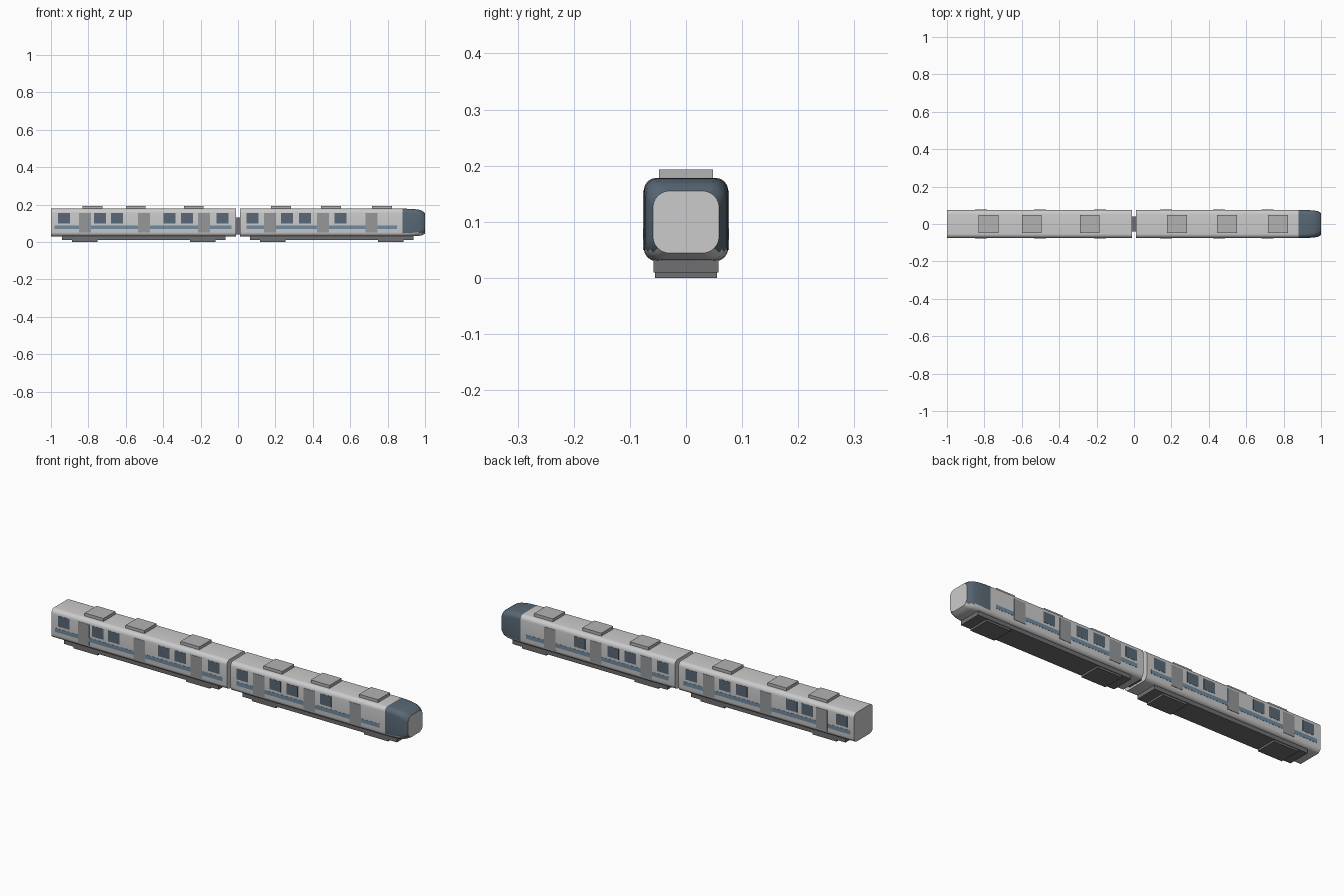
import bpy, bmesh, math

if "Cube" in bpy.data.objects:
    bpy.data.objects.remove(bpy.data.objects["Cube"])


def material(name, color):
    m = bpy.data.materials.new(name)
    m.diffuse_color = (*color, 1)
    m.use_nodes = True
    m.node_tree.nodes["Principled BSDF"].inputs["Base Color"].default_value = m.diffuse_color
    return m


SHELL = material("shell_grey", (0.62, 0.62, 0.60))
GLASS = material("dark_glass", (0.10, 0.14, 0.18))
DOOR = material("door_grey", (0.30, 0.31, 0.32))
BLUE = material("stripe_blue", (0.16, 0.26, 0.36))
UNDER = material("underframe_grey", (0.16, 0.16, 0.17))
ROOF = material("roof_grey", (0.45, 0.45, 0.45))


def box(name, x0, x1, y0, y1, z0, z1, mat):
    bpy.ops.mesh.primitive_cube_add(
        size=1, location=((x0 + x1) / 2, (y0 + y1) / 2, (z0 + z1) / 2))
    ob = bpy.context.object
    ob.name = name
    ob.scale = (x1 - x0, y1 - y0, z1 - z0)
    bpy.ops.object.transform_apply(location=False, rotation=False, scale=True)
    ob.data.materials.append(mat)
    return ob


def ring(bm, x, w, z0, z1, r, steps=6):
    """Rounded rectangle section of half width w at position x."""
    corners = [(w - r, z1 - r), (r - w, z1 - r), (r - w, z0 + r), (w - r, z0 + r)]
    verts = []
    for i, (cy, cz) in enumerate(corners):
        for k in range(steps + 1):
            a = math.pi / 2 * (i + k / steps)
            verts.append(bm.verts.new((x, cy + r * math.cos(a), cz + r * math.sin(a))))
    return verts


def loft(name, sections, glass_from=None):
    bm = bmesh.new()
    rings = [ring(bm, *s) for s in sections]
    for i, (a, b) in enumerate(zip(rings, rings[1:])):
        n = len(a)
        for j in range(n):
            f = bm.faces.new((a[j], a[(j + 1) % n], b[(j + 1) % n], b[j]))
            high = f.calc_center_median().z > 0.05
            if glass_from is not None and i >= glass_from and high:
                f.material_index = 1
    bm.faces.new(rings[0])
    bm.faces.new(rings[-1])
    bmesh.ops.recalc_face_normals(bm, faces=bm.faces)
    me = bpy.data.meshes.new(name)
    bm.to_mesh(me)
    bm.free()
    ob = bpy.data.objects.new(name, me)
    bpy.context.collection.objects.link(ob)
    me.materials.append(SHELL)
    me.materials.append(GLASS)
    bpy.ops.object.select_all(action='DESELECT')
    ob.select_set(True)
    bpy.context.view_layer.objects.active = ob
    bpy.ops.object.shade_smooth_by_angle(angle=math.radians(35))


# Car shells: plain rear car, lead car with a tapered glazed nose
W, Z0, Z1, R = 0.075, 0.03, 0.178, 0.022
loft("rear_car_body", [(-1, W, Z0, Z1, R), (-0.01, W, Z0, Z1, R)])
loft("lead_car_body", [
    (0.01, W, Z0, Z1, R), (0.88, W, Z0, Z1, R),
    (0.93, 0.0745, 0.0305, 0.177, 0.025),
    (0.965, 0.072, 0.032, 0.173, 0.028),
    (0.985, 0.068, 0.036, 0.166, 0.030),
    (1.0, 0.059, 0.044, 0.155, 0.030)], glass_from=1)

# Gangway between the cars
box("gangway", -0.03, 0.03, -0.04, 0.04, 0.04, 0.132, UNDER)

# Side panels on both sides
windows = [-0.93, -0.737, -0.648, -0.366, -0.272, -0.083, 0.078, 0.262, 0.358, 0.547]
doors = [-0.818, -0.503, -0.182, 0.171, 0.455, 0.714]


def side_panel(name, x0, x1, z0, z1, out, mat):
    for side, s in (("front", -1), ("back", 1)):
        ya, yb = sorted((s * (W - 0.003), s * (W + out)))
        box(f"{name}_{side}", x0, x1, ya, yb, z0, z1, mat)


for i, x in enumerate(windows):
    side_panel(f"window_{i + 1}", x - 0.032, x + 0.032, 0.10, 0.154, 0.001, GLASS)
for i, x in enumerate(doors):
    side_panel(f"door_{i + 1}", x - 0.032, x + 0.032, 0.05, 0.156, 0.0015, DOOR)
side_panel("rear_stripe", -0.98, -0.035, 0.068, 0.088, 0.0008, BLUE)
side_panel("lead_stripe", 0.045, 0.85, 0.068, 0.088, 0.0008, BLUE)

# Roof units
for i, x in enumerate([-0.778, -0.547, -0.237, 0.23, 0.497, 0.77]):
    box(f"roof_unit_{i + 1}", x - 0.053, x + 0.053, -0.048, 0.048, 0.172, 0.193, ROOF)

# Underframes and bogies
for car, c in (("rear", -0.504), ("lead", 0.501)):
    box(f"{car}_underframe", c - 0.436, c + 0.436, -0.058, 0.058, 0.01, 0.034, UNDER)
    for end, s in (("left", -1), ("right", 1)):
        x = c + s * 0.316
        box(f"{car}_bogie_{end}", x - 0.068, x + 0.068, -0.055, 0.055, 0, 0.014, UNDER)
